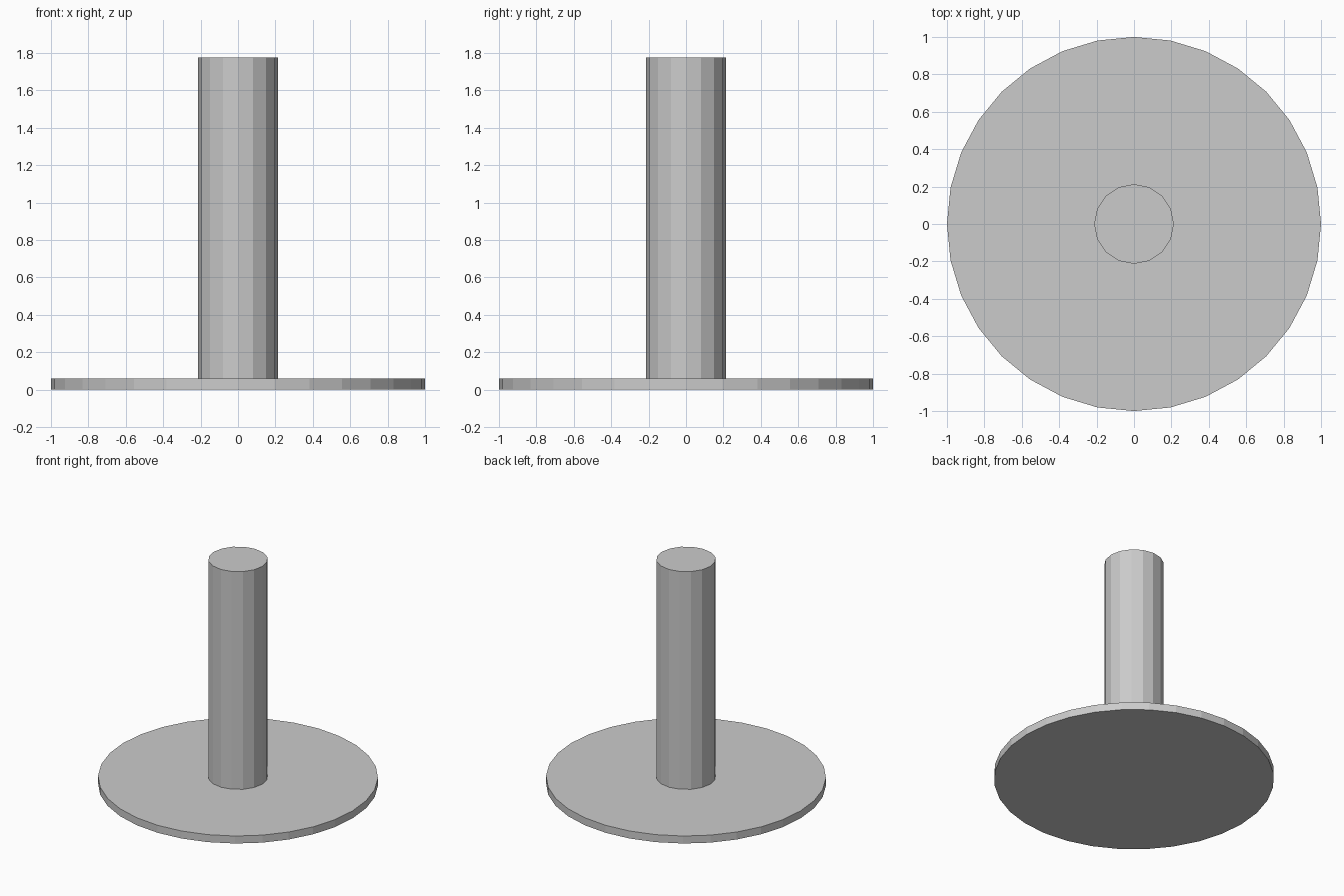
import bpy

if "Cube" in bpy.data.objects:
    bpy.data.objects.remove(bpy.data.objects["Cube"])


def cylinder(name, sides, radius, z0, z1):
    bpy.ops.mesh.primitive_cylinder_add(
        vertices=sides, radius=radius, depth=z1 - z0,
        location=(0, 0, (z0 + z1) / 2))
    obj = bpy.context.object
    obj.name = name
    return obj


BASE_TOP = 0.059

# Thin round base plate
cylinder("base_plate", 32, 1.0, 0.0, BASE_TOP)

# Upright post standing on the plate
cylinder("post", 16, 0.213, BASE_TOP, 1.775)
